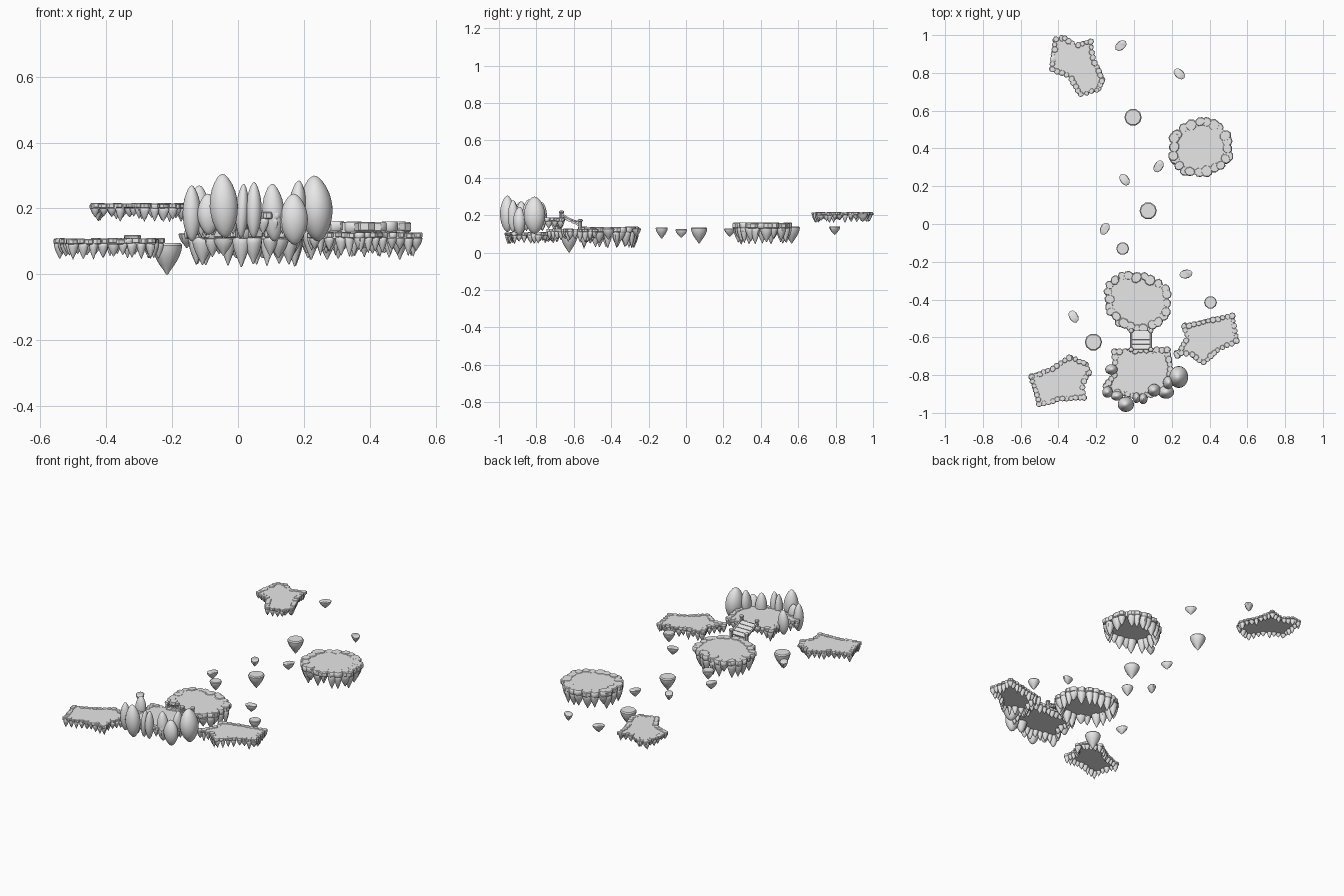
import bpy
import bmesh
import math
import random
from mathutils import Matrix, Vector

random.seed(4)
cube = bpy.data.objects.get("Cube")
if cube:
    bpy.data.objects.remove(cube, do_unlink=True)

stone = bpy.data.materials.new("stone grey")
stone.use_nodes = True
grey = (0.8, 0.8, 0.8, 1)
stone.diffuse_color = grey
stone.node_tree.nodes["Principled BSDF"].inputs["Base Color"].default_value = grey


def finish(name, bm, smooth=True):
    """Turn a bmesh into a named, shaded object."""
    bmesh.ops.recalc_face_normals(bm, faces=bm.faces)
    mesh = bpy.data.meshes.new(name)
    bm.to_mesh(mesh)
    bm.free()
    mesh.materials.append(stone)
    obj = bpy.data.objects.new(name, mesh)
    bpy.context.collection.objects.link(obj)
    if smooth:
        bpy.ops.object.select_all(action="DESELECT")
        obj.select_set(True)
        bpy.context.view_layer.objects.active = obj
        bpy.ops.object.shade_smooth_by_angle(angle=math.radians(40))
    return obj


def lathe(bm, place, profile, sides=10):
    """Spin a (radius, height) profile, then place it."""
    rings = []
    for radius, z in profile:
        ring = []
        for i in range(sides):
            a = math.tau * i / sides
            ring.append(bm.verts.new(place @ Vector((radius * math.cos(a), radius * math.sin(a), z))))
        rings.append(ring)
    for low, high in zip(rings, rings[1:]):
        for i in range(sides):
            j = (i + 1) % sides
            bm.faces.new((low[i], low[j], high[j], high[i]))
    bm.faces.new(rings[0])
    bm.faces.new(rings[-1])


def bullet(bm, x, y, top, radius, length, squash=1, turn=0):
    """Hanging stone: flat bevelled top, rounded taper to a blunt tip."""
    steps = 6
    profile = [(0.88, 0), (1, -0.07)]
    for i in range(1, steps + 1):
        t = i / steps
        profile.append((max(0.06, 1 - t ** 1.7), -0.07 - 0.93 * t))
    place = (Matrix.Translation((x, y, top)) @ Matrix.Rotation(turn, 4, "Z")
             @ Matrix.Diagonal((radius, radius * squash, length, 1)))
    lathe(bm, place, profile)


def drum(bm, x, y, top, radius, height):
    """Flat-topped rim stone with softened edges."""
    place = (Matrix.Translation((x, y, top)) @ Matrix.Rotation(random.random() * 3, 4, "Z")
             @ Matrix.Diagonal((radius, radius * random.uniform(0.8, 1), height, 1)))
    lathe(bm, place, [(0.85, 0), (1, -0.15), (1, -0.85), (0.85, -1)], 8)


def walk(points, spacing):
    """Yield evenly spaced points on a closed outline with inward normals."""
    for a, b in zip(points, points[1:] + points[:1]):
        edge = b - a
        count = max(1, round(edge.length / spacing))
        inward = Vector((-edge.y, edge.x)).normalized()
        for i in range(count):
            yield a + edge * (i + 0.5) / count, inward


def island(name, outline, top, thick, radius, drop):
    points = [Vector(p) for p in outline]
    area = sum(a.cross(b) for a, b in zip(points, points[1:] + points[:1]))
    if area < 0:
        points.reverse()
    middle = sum(points, Vector((0, 0))) / len(points)

    # Flat ground
    bm = bmesh.new()
    inner = [middle + (p - middle) * 0.92 for p in points]
    ground = bm.faces.new([bm.verts.new((p.x, p.y, top - thick)) for p in inner])
    raised = bmesh.ops.extrude_face_region(bm, geom=[ground])["geom"]
    bmesh.ops.translate(bm, vec=(0, 0, thick),
                        verts=[v for v in raised if isinstance(v, bmesh.types.BMVert)])
    finish(name + "_ground", bm, False)

    # Upper rim of blocks
    bm = bmesh.new()
    for p, inward in walk(points, radius * 1.5):
        r = radius * random.uniform(0.8, 1.1)
        p = p + inward * r * random.uniform(0.7, 1)
        drum(bm, p.x, p.y, top + random.uniform(0, 0.004), r, thick)
    finish(name + "_rim_blocks", bm)

    # Lower rim of hanging stones
    bm = bmesh.new()
    for p, inward in walk(points, radius * 1.65):
        r = radius * random.uniform(0.75, 1.1)
        p = p + inward * r
        bullet(bm, p.x, p.y, top - thick * 0.8, r, drop * random.uniform(0.55, 1),
               random.uniform(0.8, 1), random.random() * 3)
    finish(name + "_hanging_stones", bm)


island("middle_island",
       [(-.16, -.34), (-.13, -.29), (-.05, -.25), (.08, -.26), (.16, -.31), (.2, -.35),
        (.19, -.49), (.13, -.55), (.03, -.58), (-.08, -.55), (-.15, -.46)],
       .135, .028, .03, .09)
island("boulder_island",
       [(-.17, -.86), (-.11, -.78), (-.12, -.66), (.19, -.65), (.21, -.78), (.2, -.87),
        (.13, -.91), (.03, -.93), (-.13, -.9)],
       .185, .02, .019, .06)
island("right_island",
       [(-.56, -.8), (-.45, -.76), (-.34, -.69), (-.25, -.73), (-.22, -.79), (-.26, -.85),
        (-.25, -.93), (-.39, -.94), (-.51, -.97)],
       .107, .016, .017, .05)
island("left_island",
       [(.21, -.7), (.27, -.6), (.25, -.53), (.53, -.47), (.56, -.63), (.46, -.67),
        (.37, -.75), (.29, -.7)],
       .125, .016, .017, .06)
island("round_back_island",
       [(.18, .34), (.19, .48), (.27, .54), (.37, .57), (.45, .55), (.52, .46),
        (.52, .34), (.46, .28), (.37, .25), (.27, .25)],
       .158, .03, .031, .09)
island("far_back_island",
       [(-.43, .99), (-.37, 1), (-.31, .96), (-.22, .98), (-.2, .87), (-.15, .76),
        (-.18, .7), (-.29, .67), (-.35, .77), (-.45, .81)],
       .213, .014, .017, .042)

# Floating stepping stones: x, y, top, radius, length
for x, y, top, radius, length in [
        (-.005, .565, .14, .046, .09), (.075, .07, .135, .046, .085),
        (-.06, -.13, .135, .034, .06), (.405, -.415, .13, .034, .06),
        (-.215, -.625, .095, .046, .095)]:
    bm = bmesh.new()
    bullet(bm, x, y, top, radius, length)
    finish("round_floating_stone", bm)

# Small oval floating stones: x, y, top, turn
for x, y, top, turn in [
        (-.07, .945, .21, .7), (.24, .795, .14, 2.4), (.13, .305, .13, 1),
        (-.05, .235, .13, 2.2), (-.155, -.025, .125, 1.1),
        (.275, -.265, .13, .2), (-.32, -.49, .12, 2.1)]:
    bm = bmesh.new()
    bullet(bm, x, y, top, .035, .045, .68, turn)
    finish("oval_floating_stone", bm)

# Standing boulders: x, y, width radius, depth radius, bottom, top
for x, y, wide, deep, low, high in [
        (-.14, -.89, .028, .03, .1, .27), (-.12, -.77, .033, .027, .12, .27),
        (-.09, -.91, .033, .025, .12, .245), (-.043, -.955, .043, .04, .11, .305),
        (.013, -.92, .02, .028, .11, .275), (.048, -.925, .024, .028, .11, .28),
        (.107, -.88, .034, .033, .1, .275), (.17, -.89, .042, .035, .09, .245),
        (.18, -.84, .026, .035, .13, .285), (.237, -.81, .05, .058, .1, .3)]:
    bm = bmesh.new()
    bmesh.ops.create_icosphere(bm, subdivisions=3, radius=1)
    for v in bm.verts:
        narrow = 1 - 0.22 * abs(v.co.z) ** 2
        v.co.x *= narrow
        v.co.y *= narrow
    bmesh.ops.transform(bm, verts=bm.verts, matrix=Matrix.Translation((x, y, (low + high) / 2))
                        @ Matrix.Rotation(random.uniform(-.08, .08), 4, "Y")
                        @ Matrix.Diagonal((wide, deep, (high - low) / 2, 1)))
    finish("boulder", bm)

# Sloping plank bridge between the two front islands
start, end = Vector((.037, -.665, .19)), Vector((.037, -.565, .145))
slope = math.atan2(end.z - start.z, end.y - start.y)
bm = bmesh.new()
for i in range(4):
    spot = start.lerp(end, (i + 0.5) / 4)
    bmesh.ops.create_cube(bm, size=1, matrix=Matrix.Translation(spot)
                          @ Matrix.Rotation(slope, 4, "X") @ Matrix.Diagonal((.1, .025, .012, 1)))
finish("bridge_planks", bm, False)

for side in (-1, 1):
    shift = Vector((side * .052, 0, 0))
    # Posts with rounded caps
    for spot in (start, end):
        bm = bmesh.new()
        lathe(bm, Matrix.Translation(spot + shift),
              [(.01, -.03), (.01, .02), (.014, .024), (.012, .032), (.004, .036)], 8)
        finish("bridge_post", bm)
    # Sagging rails
    curve = bpy.data.curves.new("bridge_rail", "CURVE")
    curve.dimensions = "3D"
    curve.bevel_depth = .005
    curve.bevel_resolution = 1
    line = curve.splines.new("POLY")
    line.points.add(6)
    for i, point in enumerate(line.points):
        t = i / 6
        spot = start.lerp(end, t) + shift + Vector((0, 0, .02 - .04 * t * (1 - t)))
        point.co = (*spot, 1)
    curve.materials.append(stone)
    bpy.context.collection.objects.link(bpy.data.objects.new("bridge_rail", curve))
